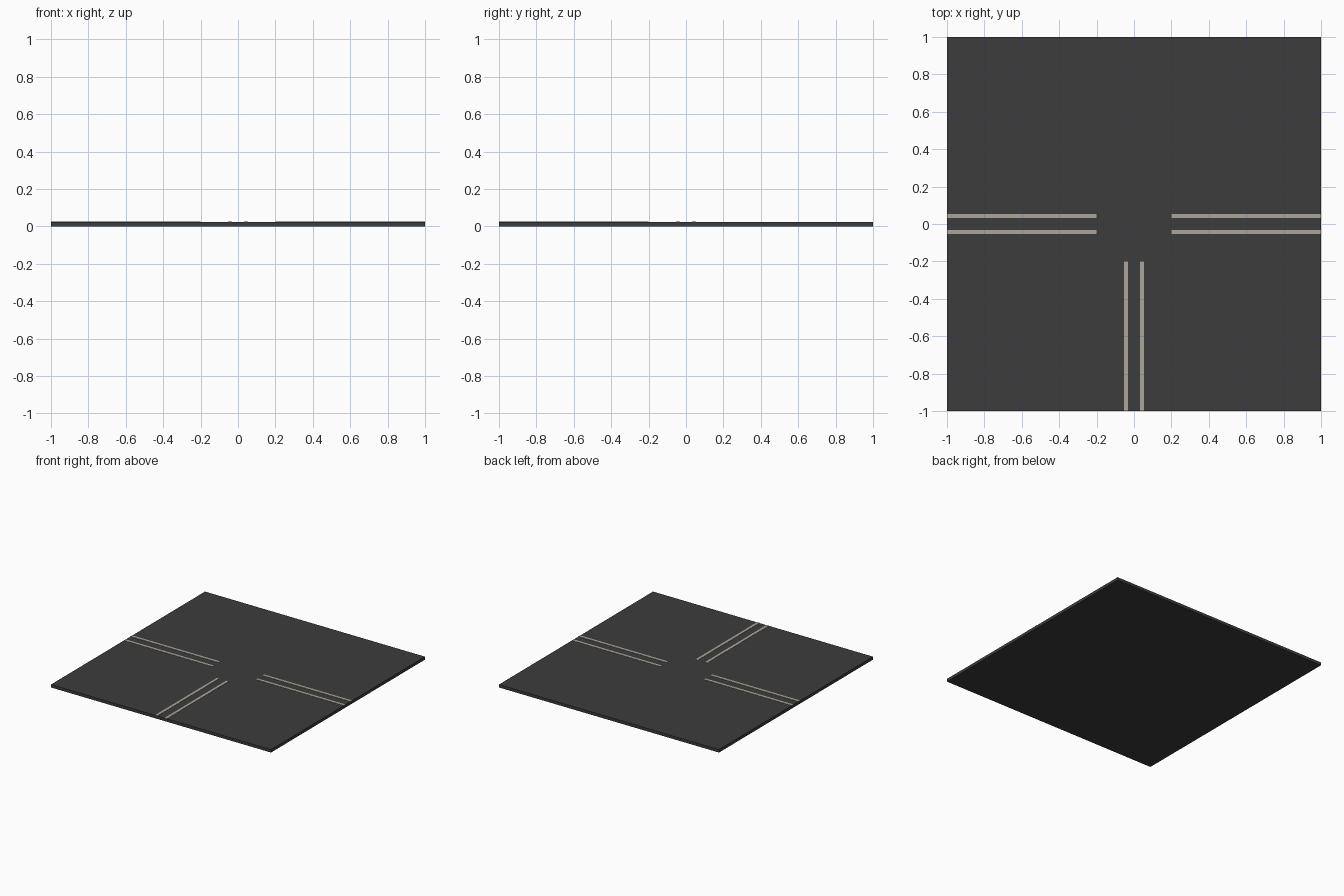
import bpy
import math
from mathutils import Matrix

cube = bpy.data.objects.get("Cube")
if cube:
    bpy.data.objects.remove(cube, do_unlink=True)


def make_material(name, rgb):
    mat = bpy.data.materials.new(name)
    mat.use_nodes = True
    color = (*rgb, 1.0)
    mat.diffuse_color = color
    mat.node_tree.nodes["Principled BSDF"].inputs["Base Color"].default_value = color
    return mat


def box(name, low, high, mat, turn=0.0):
    """Box between two corners, turned about the vertical axis through the centre."""
    bpy.ops.mesh.primitive_cube_add(size=1)
    obj = bpy.context.object
    obj.name = obj.data.name = name
    size = [b - a for a, b in zip(low, high)]
    mid = [(a + b) / 2 for a, b in zip(low, high)]
    place = Matrix.Translation(mid) @ Matrix.Diagonal((*size, 1))
    obj.data.transform(Matrix.Rotation(turn, 4, "Z") @ place)
    obj.data.materials.append(mat)
    return obj


asphalt = make_material("asphalt dark grey", (0.045, 0.045, 0.045))
paint = make_material("road paint warm grey", (0.41, 0.38, 0.33))

SLAB_TOP = 0.024
LINE_TOP = 0.026

# Square road slab
box("road_slab", (-1, -1, 0), (1, 1, SLAB_TOP), asphalt)

# Double centre lines on the three arms of the junction
arms = {"left": 0, "right": math.pi, "front": -math.pi / 2}
for arm, turn in arms.items():
    for label, y in (("a", -0.043), ("b", 0.043)):
        box(f"{arm}_lane_line_{label}", (0.2, y - 0.011, SLAB_TOP - 0.002),
            (1, y + 0.011, LINE_TOP), paint, turn)
